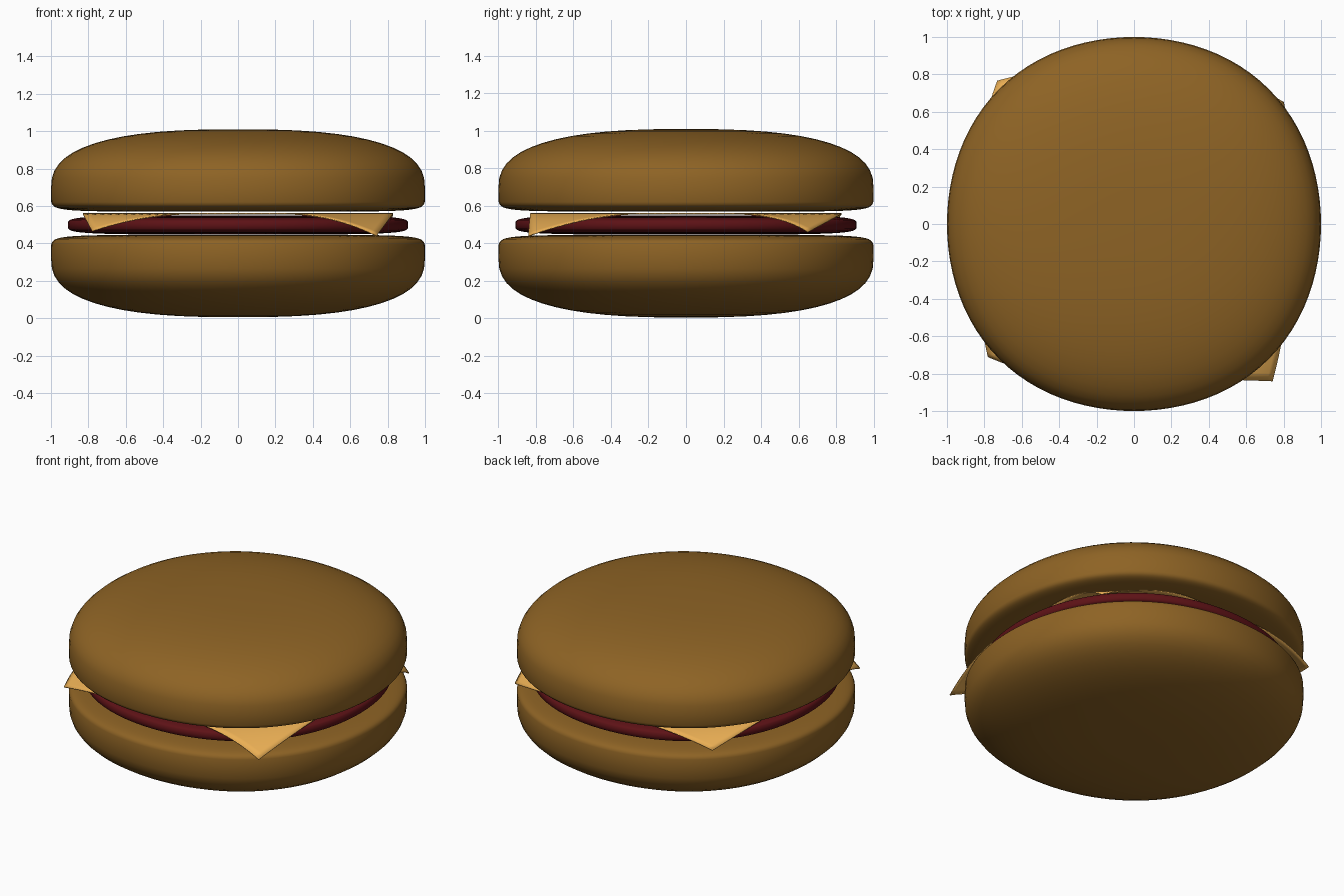
import bpy, bmesh
from math import sin, cos, pi

if "Cube" in bpy.data.objects:
    bpy.data.objects.remove(bpy.data.objects["Cube"])


def material(name, rgb):
    m = bpy.data.materials.new(name)
    m.diffuse_color = (*rgb, 1)
    m.use_nodes = True
    m.node_tree.nodes["Principled BSDF"].inputs["Base Color"].default_value = m.diffuse_color
    return m


def finish(name, bm, mat):
    bmesh.ops.recalc_face_normals(bm, faces=bm.faces)
    me = bpy.data.meshes.new(name)
    bm.to_mesh(me)
    bm.free()
    me.materials.append(mat)
    me.polygons.foreach_set("use_smooth", [True] * len(me.polygons))
    ob = bpy.data.objects.new(name, me)
    bpy.context.collection.objects.link(ob)
    return ob


def half_profile(p, height, n=14):
    """Superellipse quarter from the axis out to the rim."""
    return [(sin(pi / 2 * i / n) ** (2 / p), height * cos(pi / 2 * i / n) ** (2 / p))
            for i in range(1, n)]


def cushion(name, mat, radius, mid, up, p_up, down, p_down, seg=96):
    """Rounded disc with a slightly squarish outline."""
    prof = half_profile(p_up, up) + [(1, 0)] + half_profile(p_down, -down)[::-1]
    bm = bmesh.new()
    rings = []
    for r, z in prof:
        ring = []
        for k in range(seg):
            a = 2 * pi * k / seg
            rr = radius * r * (1 + 0.02 * sin(2 * a) ** 2)
            ring.append(bm.verts.new((rr * cos(a), rr * sin(a), mid + z)))
        rings.append(ring)
    for a, b in zip(rings, rings[1:]):
        for k in range(seg):
            j = (k + 1) % seg
            bm.faces.new((a[k], a[j], b[j], b[k]))
    # close the centre of both sides with fans
    for ring, z in ((rings[0], mid + up), (rings[-1], mid - down)):
        c = bm.verts.new((0, 0, z))
        for k in range(seg):
            bm.faces.new((ring[k], ring[(k + 1) % seg], c))
    return finish(name, bm, mat)


bun = material("bun", (0.27, 0.125, 0.018))
meat = material("meat", (0.11, 0.006, 0.008))
cheese = material("cheese", (0.83, 0.43, 0.09))

# Buns and patty
cushion("bottom_bun", bun, 1.0, 0.325, 0.12, 8, 0.32, 2.6)
cushion("top_bun", bun, 1.0, 0.69, 0.32, 2.6, 0.12, 8)
cushion("patty", meat, 0.91, 0.497, 0.053, 4.5, 0.05, 4.5)

# Cheese slice: flat square whose four corners droop to these points
H, Z = 0.83, 0.558
corners = {(1, -1): (0.74, -0.84, 0.44), (-1, -1): (-0.78, -0.71, 0.465),
           (-1, 1): (-0.73, 0.765, 0.47), (1, 1): (0.80, 0.65, 0.46)}
bm = bmesh.new()
bmesh.ops.create_grid(bm, x_segments=40, y_segments=40, size=H)
for v in bm.verts:
    x, y, _ = v.co
    cx, cy, cz = corners[(1 if x > 0 else -1, 1 if y > 0 else -1)]
    t = max(0, (abs(x) / H + abs(y) / H - 1.3) / 0.7) ** 1.8
    v.co = (x + t * (cx - (H if x > 0 else -H)),
            y + t * (cy - (H if y > 0 else -H)), Z + t * (cz - Z))
slice_ob = finish("cheese_slice", bm, cheese)
sol = slice_ob.modifiers.new("thickness", "SOLIDIFY")
sol.thickness = 0.006
sol.offset = 0
